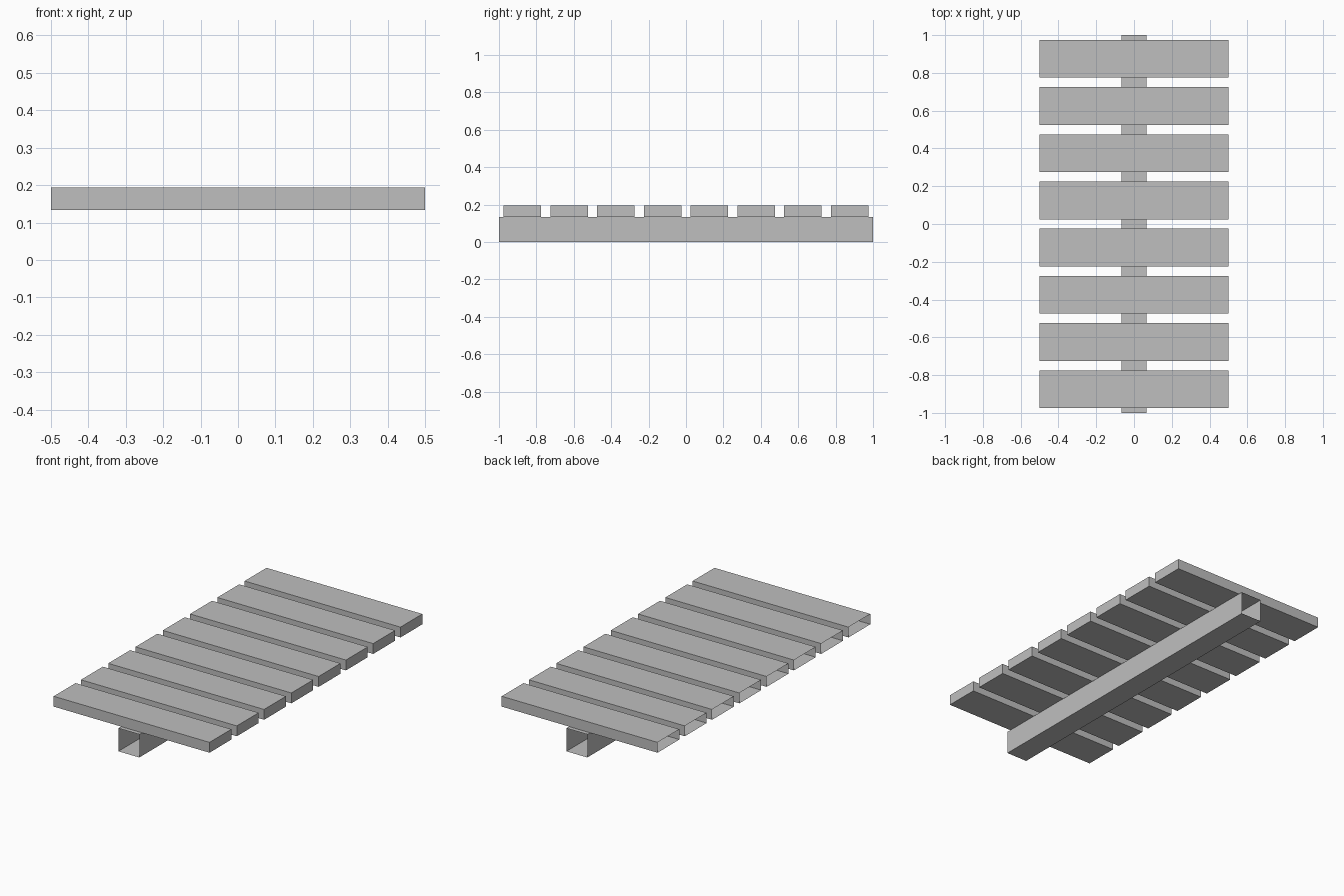
import bpy
import bmesh
from mathutils import Matrix, Vector

cube = bpy.data.objects.get("Cube")
if cube:
    bpy.data.objects.remove(cube, do_unlink=True)

# Single flat grey
grey = bpy.data.materials.new("light_grey")
grey.use_nodes = True
colour = (0.52, 0.52, 0.52, 1)
grey.diffuse_color = colour
grey.node_tree.nodes["Principled BSDF"].inputs["Base Color"].default_value = colour


def open_box(name, size, centre, open_sides):
    """Box without the faces whose outward direction is in open_sides."""
    bm = bmesh.new()
    bmesh.ops.create_cube(bm, size=1, matrix=Matrix.Diagonal((*size, 1)))
    bm.normal_update()
    gone = [f for f in bm.faces
            if any(f.normal.dot(Vector(d)) > 0.9 for d in open_sides)]
    bmesh.ops.delete(bm, geom=gone, context='FACES')
    mesh = bpy.data.meshes.new(name)
    bm.to_mesh(mesh)
    bm.free()
    mesh.materials.append(grey)
    obj = bpy.data.objects.new(name, mesh)
    obj.location = centre
    bpy.context.collection.objects.link(obj)
    return obj


BEAM = 0.134
PLANK_WIDTH, PLANK_THICK, PITCH, COUNT = 0.2, 0.06, 0.25, 8

# Hollow support beam, open at both ends
open_box("support_beam", (BEAM, 2, BEAM), (0, 0, BEAM / 2),
         [(0, 1, 0), (0, -1, 0)])

# Row of cross planks, each open at its -x end
for i in range(COUNT):
    y = (i - (COUNT - 1) / 2) * PITCH
    open_box(f"plank_{i + 1}", (1, PLANK_WIDTH, PLANK_THICK),
             (0, y, BEAM + PLANK_THICK / 2), [(-1, 0, 0)])
